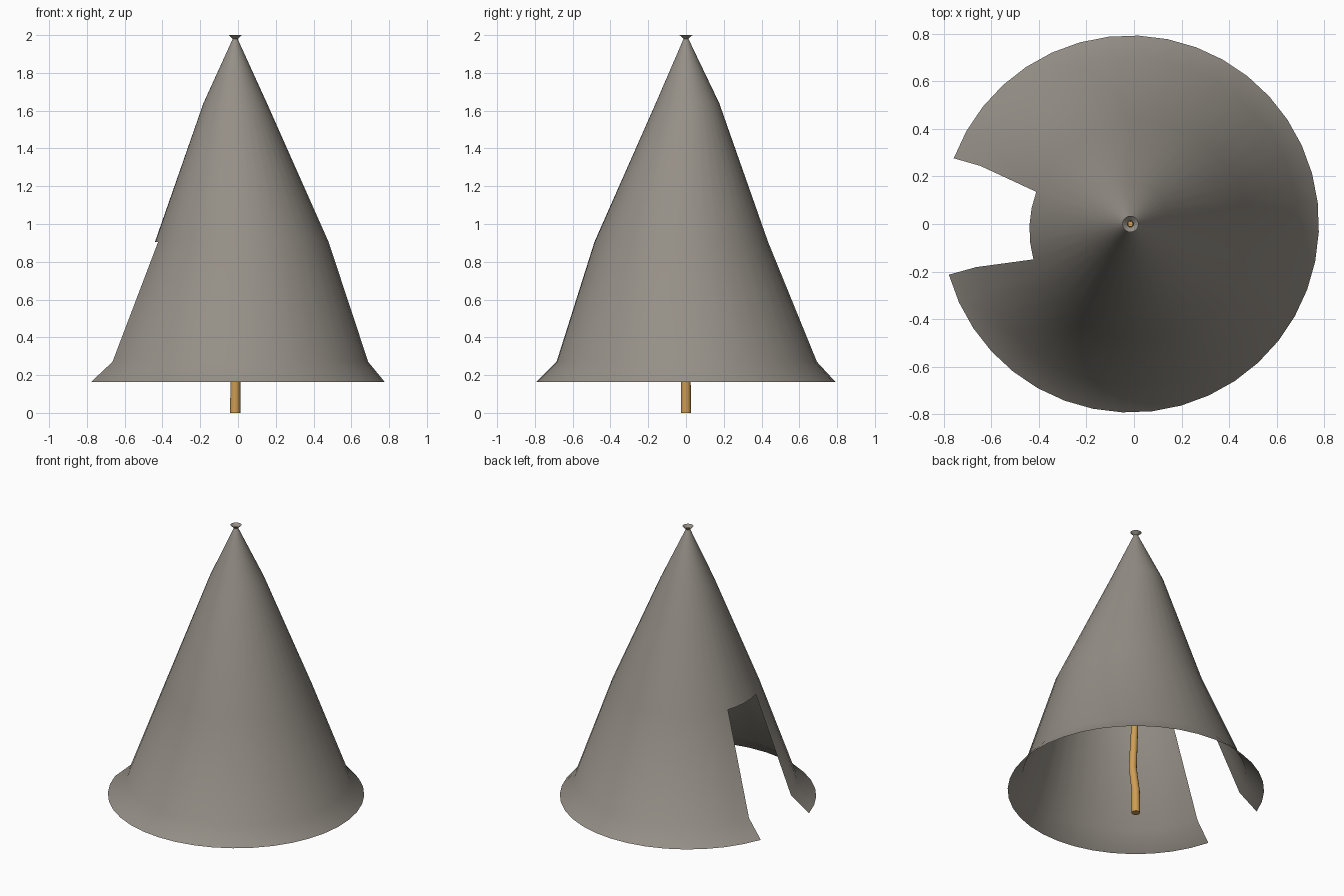
import bpy, bmesh, math

if "Cube" in bpy.data.objects:
    bpy.data.objects.remove(bpy.data.objects["Cube"])

def material(name, rgb):
    m = bpy.data.materials.new(name)
    m.diffuse_color = (*rgb, 1)
    m.use_nodes = True
    m.node_tree.nodes["Principled BSDF"].inputs["Base Color"].default_value = m.diffuse_color
    return m

def lofted(name, rings, sides, start, mat, skip=lambda row, seg: False, caps=False):
    """Skin a stack of (x, y, z, radius) rings, leaving out skipped faces."""
    bm = bmesh.new()
    rows = []
    for x, y, z, r in rings:
        angs = [start + 2 * math.pi * i / sides for i in range(sides)]
        rows.append([bm.verts.new((x + r * math.cos(a), y + r * math.sin(a), z)) for a in angs])
    for k in range(len(rows) - 1):
        for i in range(sides):
            if not skip(k, i):
                j = (i + 1) % sides
                bm.faces.new((rows[k][i], rows[k][j], rows[k + 1][j], rows[k + 1][i]))
    if caps:
        bm.faces.new(rows[0][::-1])
        bm.faces.new(rows[-1])
    bmesh.ops.delete(bm, geom=[v for v in bm.verts if not v.link_faces], context='VERTS')
    me = bpy.data.meshes.new(name)
    bm.to_mesh(me)
    bm.free()
    me.materials.append(mat)
    ob = bpy.data.objects.new(name, me)
    bpy.context.collection.objects.link(ob)
    bpy.ops.object.select_all(action='DESELECT')
    ob.select_set(True)
    bpy.context.view_layer.objects.active = ob
    bpy.ops.object.shade_smooth_by_angle(angle=math.radians(40))
    return ob

canvas = material("grey canvas", (0.30, 0.275, 0.24))
wood = material("golden wood", (0.62, 0.34, 0.09))

# Tent cover: open skirt, doorway on the -x side, flared smoke collar on top
cover = [
    (-0.015, 0.0, 0.163, 0.793),
    (0.0, 0.004, 0.27, 0.69),
    (0.02, -0.025, 0.905, 0.46),
    (-0.015, 0.008, 1.64, 0.168),
    (-0.015, 0.0, 1.98, 0.013),
    (-0.015, 0.0, 2.0, 0.034),
]
lofted("tent_cover", cover, 40, math.radians(195.6), canvas,
       skip=lambda row, seg: row < 2 and seg >= 36)

# Slightly crooked centre pole
pole = [
    (-0.015, 0.0, 0.0, 0.027),
    (-0.014, -0.001, 0.16, 0.026),
    (0.0, -0.012, 0.32, 0.025),
    (-0.008, -0.004, 0.6, 0.022),
    (0.0, -0.01, 0.95, 0.02),
    (-0.015, 0.004, 1.5, 0.016),
    (-0.015, 0.0, 1.985, 0.011),
]
lofted("centre_pole", pole, 12, 0, wood, caps=True)
